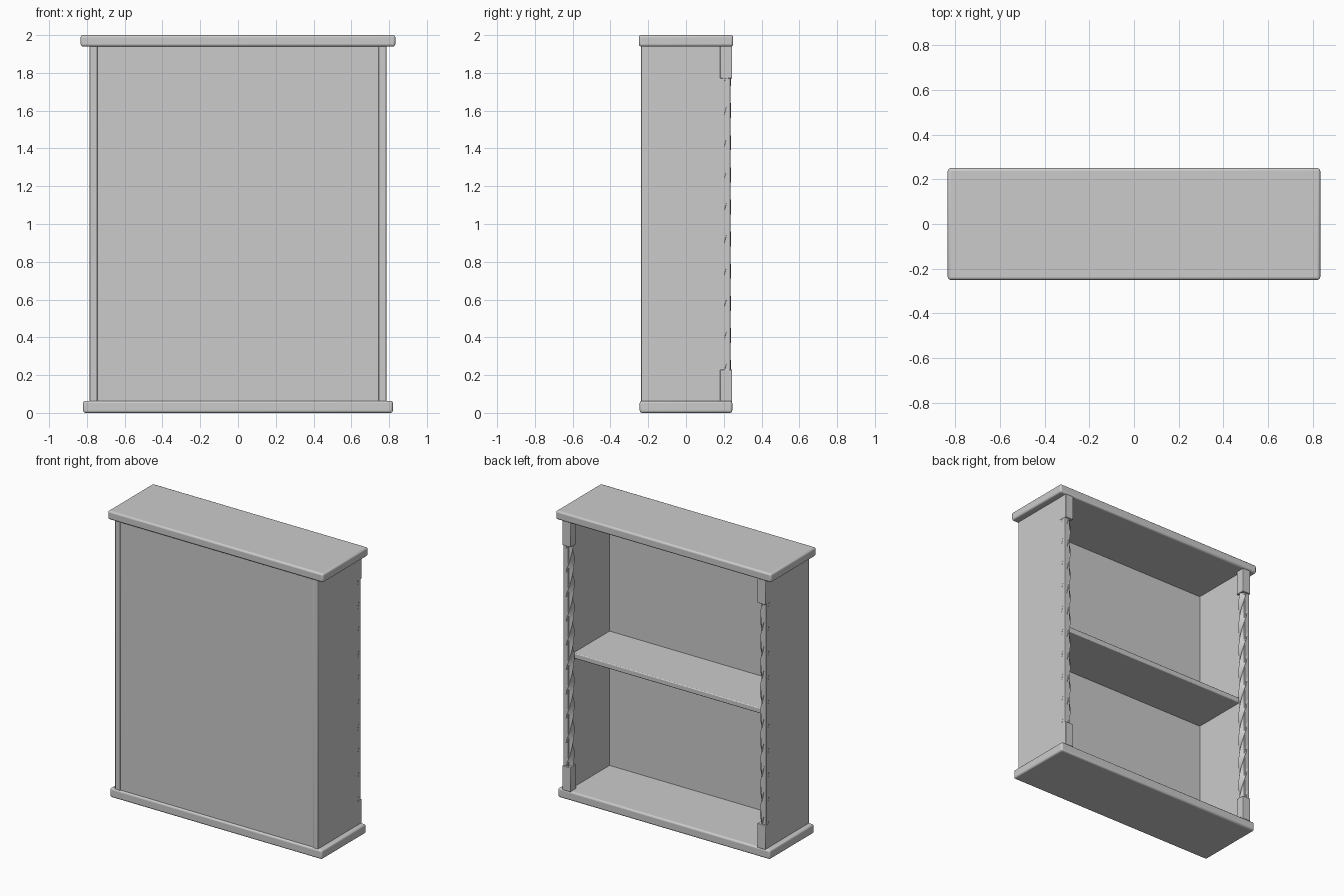
import bpy, bmesh, math
from mathutils import Matrix, Vector

if "Cube" in bpy.data.objects:
    bpy.data.objects.remove(bpy.data.objects["Cube"])


def finish(name, bm, bevel=0.0, segments=3):
    bmesh.ops.recalc_face_normals(bm, faces=bm.faces)
    mesh = bpy.data.meshes.new(name)
    bm.to_mesh(mesh)
    bm.free()
    ob = bpy.data.objects.new(name, mesh)
    bpy.context.collection.objects.link(ob)
    if bevel:
        mod = ob.modifiers.new("rounded_edges", 'BEVEL')
        mod.width = bevel
        mod.segments = segments
    bpy.ops.object.select_all(action='DESELECT')
    bpy.context.view_layer.objects.active = ob
    ob.select_set(True)
    bpy.ops.object.shade_smooth_by_angle(angle=math.radians(35))
    return ob


def box(name, x, y, z, bevel=0.0, segments=3):
    lo, hi = Vector((x[0], y[0], z[0])), Vector((x[1], y[1], z[1]))
    bm = bmesh.new()
    bmesh.ops.create_cube(bm, size=1.0, matrix=Matrix.Translation((lo + hi) / 2)
                          @ Matrix.Diagonal((*(hi - lo), 1)))
    return finish(name, bm, bevel, segments)


def twisted_column(name, cx, cy, z0, z1, radius, pitch, z_corner):
    # square bar whose corners come round once per pitch
    bm = bmesh.new()
    rings = 108
    prev = None
    for i in range(rings + 1):
        z = z0 + (z1 - z0) * i / rings
        turn = math.pi / 2 * (z - z_corner) / pitch
        ring = [bm.verts.new((cx + radius * math.cos(turn + k * math.pi / 2),
                              cy + radius * math.sin(turn + k * math.pi / 2), z))
                for k in range(4)]
        if prev:
            for k in range(4):
                n = (k + 1) % 4
                bm.faces.new((prev[k], prev[n], ring[n], ring[k]))
        else:
            bm.faces.new(ring[::-1])
        prev = ring
    bm.faces.new(prev)
    return finish(name, bm)


# top and base slabs
box("top_slab", (-0.833, 0.833), (-0.25, 0.25), (1.94, 2.0), 0.012)
box("base_slab", (-0.82, 0.82), (-0.245, 0.245), (0.0, 0.064), 0.012)

# closed panel and middle shelf
box("closed_panel", (-0.747, 0.747), (-0.232, -0.22), (0.06, 1.945))
box("middle_shelf", (-0.75, 0.75), (-0.225, 0.18), (0.965, 1.003), 0.006)

# sides with carved corner posts on the open face
for label, s in (("left", -1), ("right", 1)):
    def span(a, b):
        return tuple(sorted((s * a, s * b)))
    box(label + "_side", span(0.745, 0.785), (-0.237, 0.235), (0.06, 1.945), 0.003, 2)
    for end, z in (("lower", (0.06, 0.23)), ("upper", (1.77, 1.945))):
        box(f"{label}_{end}_block", span(0.722, 0.786), (0.18, 0.244), z, 0.003, 2)
    twisted_column(label + "_twisted_column", s * 0.755, 0.208, 0.225, 1.775,
                   0.031, 0.17, 1.6)
